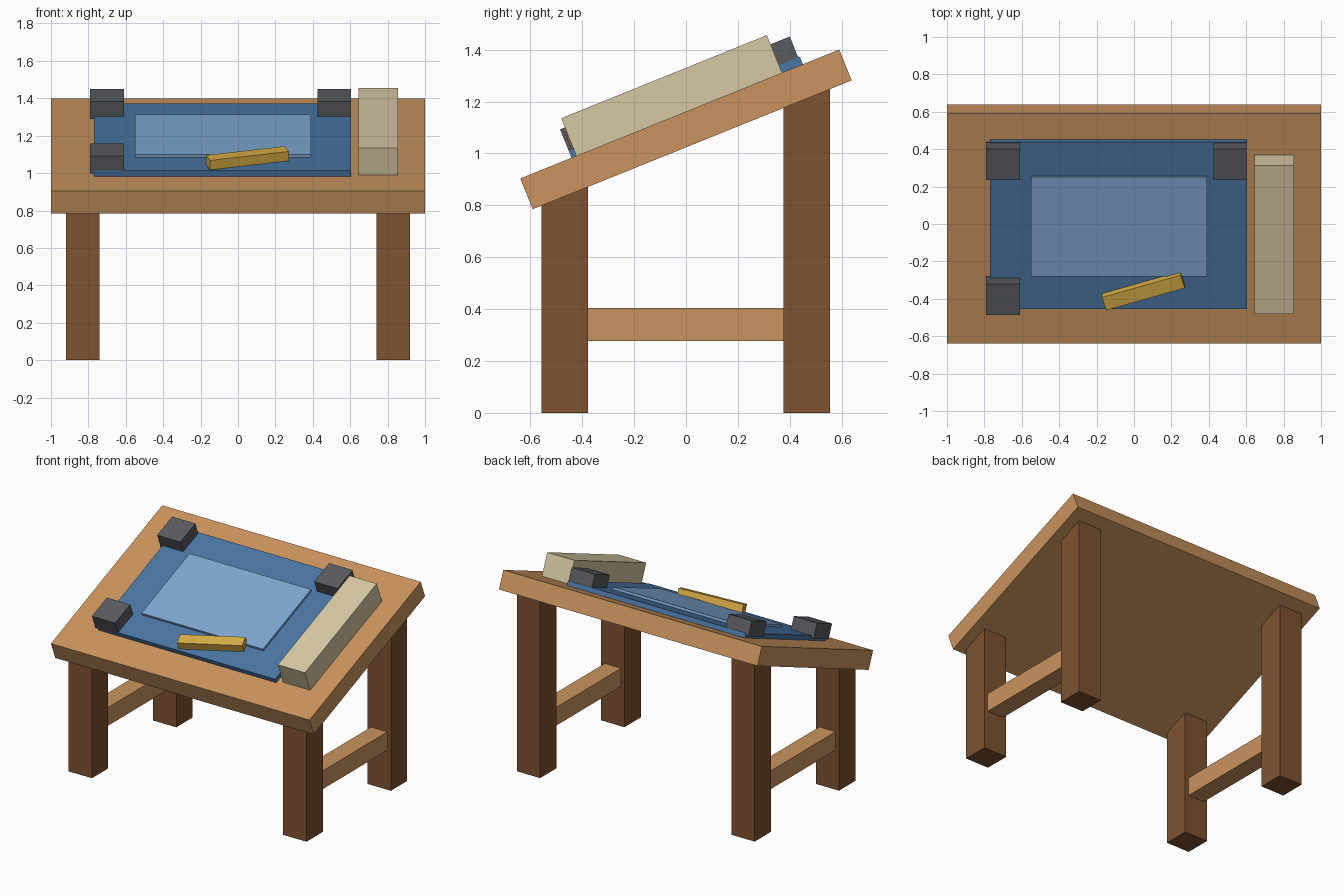
import bpy
import bmesh
from math import radians
from mathutils import Matrix, Vector

cube = bpy.data.objects.get("Cube")
if cube:
    bpy.data.objects.remove(cube, do_unlink=True)


def material(name, rgb):
    mat = bpy.data.materials.new(name)
    mat.use_nodes = True
    mat.diffuse_color = (*rgb, 1)
    mat.node_tree.nodes["Principled BSDF"].inputs["Base Color"].default_value = (*rgb, 1)
    return mat


light_wood = material("light wood", (0.59, 0.295, 0.11))
dark_wood = material("dark wood", (0.21, 0.084, 0.03))
mat_blue = material("mat blue", (0.067, 0.18, 0.37))
sheet_blue = material("pale blue", (0.21, 0.385, 0.64))
charcoal = material("charcoal", (0.1, 0.105, 0.115))
cream = material("cream", (0.675, 0.58, 0.37))
gold = material("gold", (0.695, 0.42, 0.062))


def box(name, mat, x, y, z, frame=Matrix()):
    """Box between (min, max) ranges on each axis, placed by a frame matrix."""
    lo, hi = (Vector(corner) for corner in zip(x, y, z))
    bm = bmesh.new()
    bmesh.ops.create_cube(bm, size=1)
    size = Matrix.Diagonal((*(hi - lo), 1))
    bm.transform(Matrix.Translation((lo + hi) / 2) @ size)
    mesh = bpy.data.meshes.new(name)
    bm.to_mesh(mesh)
    bm.free()
    mesh.materials.append(mat)
    obj = bpy.data.objects.new(name, mesh)
    obj.matrix_world = frame
    bpy.context.collection.objects.link(obj)
    return obj


# Tilted frame centred on the board; its local z is the board normal
tilt = Matrix.Translation((0, 0, 1.0925)) @ Matrix.Rotation(radians(22), 4, "X")
BOARD_TOP = 0.064
MAT_TOP = 0.096

# Board and the things lying on it
box("board", light_wood, (-1, 1), (-0.663, 0.663), (-BOARD_TOP, BOARD_TOP), tilt)
box("drawing_mat", mat_blue, (-0.77, 0.605), (-0.45, 0.512), (BOARD_TOP, MAT_TOP), tilt)
box("paper_sheet", sheet_blue, (-0.55, 0.39), (-0.258, 0.315), (MAT_TOP, 0.112), tilt)
box("cream_block", cream, (0.645, 0.855), (-0.43, 0.425), (BOARD_TOP, 0.22), tilt)

# Corner weights on three corners of the mat
for name, x, y in (("front_right", -0.79, -0.45),
                   ("back_right", -0.79, 0.327),
                   ("back_left", 0.425, 0.327)):
    box(name + "_weight", charcoal, (x, x + 0.18), (y, y + 0.178), (0.079, 0.182), tilt)

# Pencil lying askew on the mat
askew = tilt @ Matrix.Translation((0.05, -0.336, MAT_TOP)) @ Matrix.Rotation(radians(17), 4, "Z")
box("pencil", gold, (-0.22, 0.22), (-0.039, 0.039), (0, 0.054), askew)

# Legs reach into the board; a stretcher joins each front and back pair
for side, cx in (("left", 0.83), ("right", -0.83)):
    leg_x = (cx - 0.09, cx + 0.09)
    box(side + "_front_leg", dark_wood, leg_x, (-0.557, -0.377), (0, 0.9))
    box(side + "_back_leg", dark_wood, leg_x, (0.375, 0.555), (0, 1.275))
    box(side + "_stretcher", light_wood, (cx - 0.063, cx + 0.063), (-0.377, 0.375), (0.277, 0.405))
